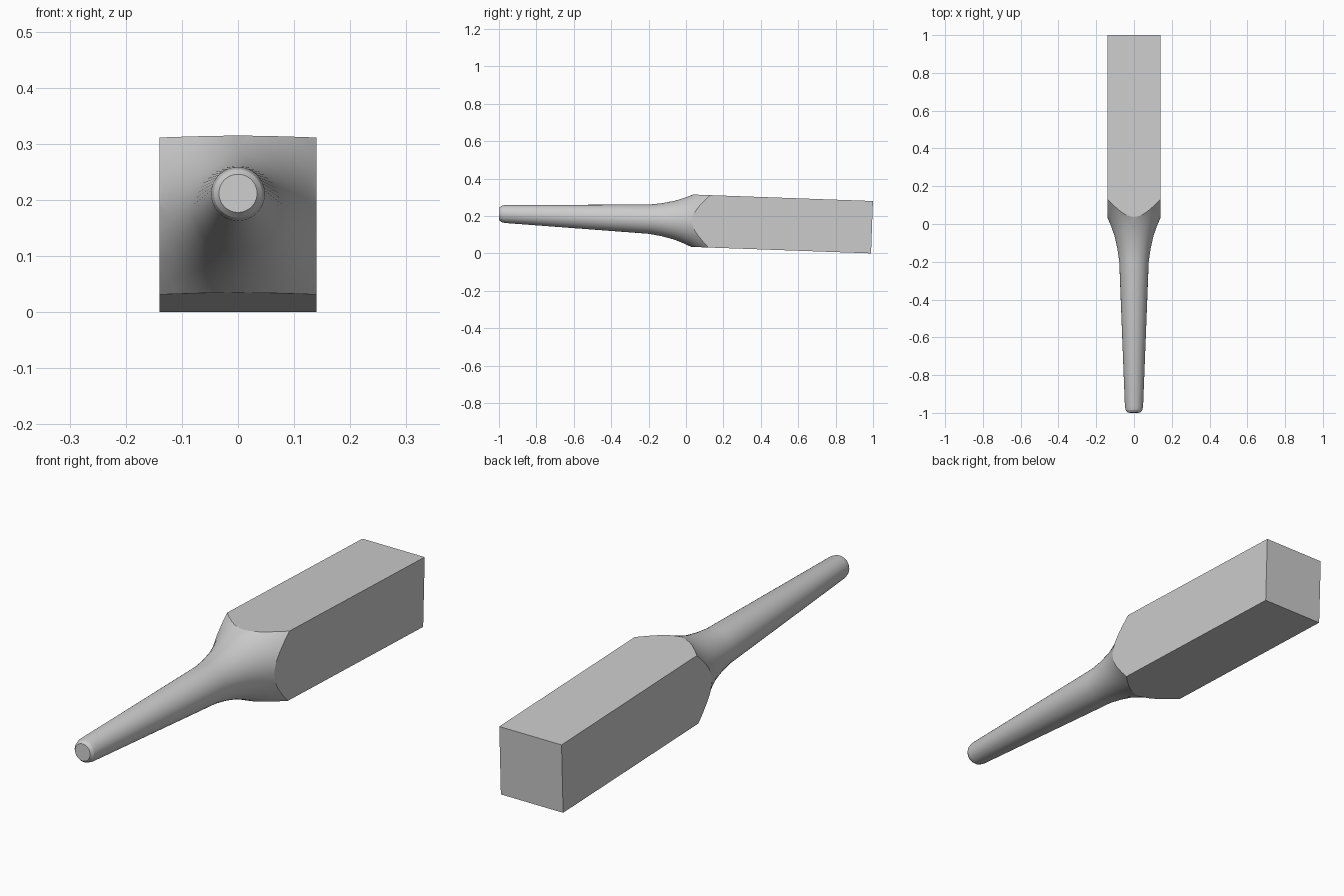
import bpy, bmesh, math
from mathutils import Matrix

if "Cube" in bpy.data.objects:
    bpy.data.objects.remove(bpy.data.objects["Cube"])

HALF = 0.14          # half width of the square blank
TILT = 0.036         # slope of the whole piece
BACK = 0.995
SEG = 48

def make_object(name, bm):
    bmesh.ops.recalc_face_normals(bm, faces=bm.faces)
    mesh = bpy.data.meshes.new(name)
    bm.to_mesh(mesh)
    bm.free()
    obj = bpy.data.objects.new(name, mesh)
    bpy.context.collection.objects.link(obj)
    return obj

# Turned profile (y, radius): chamfered tip, tapered handle, flared shoulder
profile = [(-0.999, 0.034), (-0.988, 0.043), (-0.97, 0.048), (-0.2, 0.078),
           (-0.13, 0.088), (-0.06, 0.104), (-0.01, 0.122), (0.035, 0.141),
           (0.08, 0.168), (0.125, 0.198), (0.16, 0.23), (1.1, 0.23)]
bm = bmesh.new()
rings = []
for y, r in profile:
    rings.append([bm.verts.new((r * math.cos(2 * math.pi * i / SEG), y,
                                r * math.sin(2 * math.pi * i / SEG))) for i in range(SEG)])
for a, b in zip(rings, rings[1:]):
    for i in range(SEG):
        j = (i + 1) % SEG
        bm.faces.new((a[i], a[j], b[j], b[i]))
bm.faces.new(rings[0])
bm.faces.new(rings[-1])
tool = make_object("square_bar_with_handle", bm)

# Square bar envelope that trims the flare into a square section
bm = bmesh.new()
bmesh.ops.create_cube(bm, size=1)
bmesh.ops.scale(bm, vec=(2 * HALF, BACK + 1.1, 2 * HALF), verts=bm.verts)
bmesh.ops.translate(bm, vec=(0, (BACK - 1.1) / 2, 0), verts=bm.verts)
envelope = make_object("bar_envelope", bm)
envelope.hide_render = True

mod = tool.modifiers.new("square_off", 'BOOLEAN')
mod.operation = 'INTERSECT'
mod.solver = 'EXACT'
mod.object = envelope
bpy.context.view_layer.objects.active = tool
tool.select_set(True)
bpy.ops.object.modifier_apply(modifier=mod.name)
bpy.data.objects.remove(envelope)

# Lay the piece so its back lower edge and shoulder slope match the ground
tool.data.transform(Matrix.Rotation(-math.asin(TILT), 4, 'X'))
low = min(v.co.z for v in tool.data.vertices)
tool.data.transform(Matrix.Translation((0, 0, -low)))
bpy.ops.object.shade_smooth_by_angle(angle=math.radians(20))
